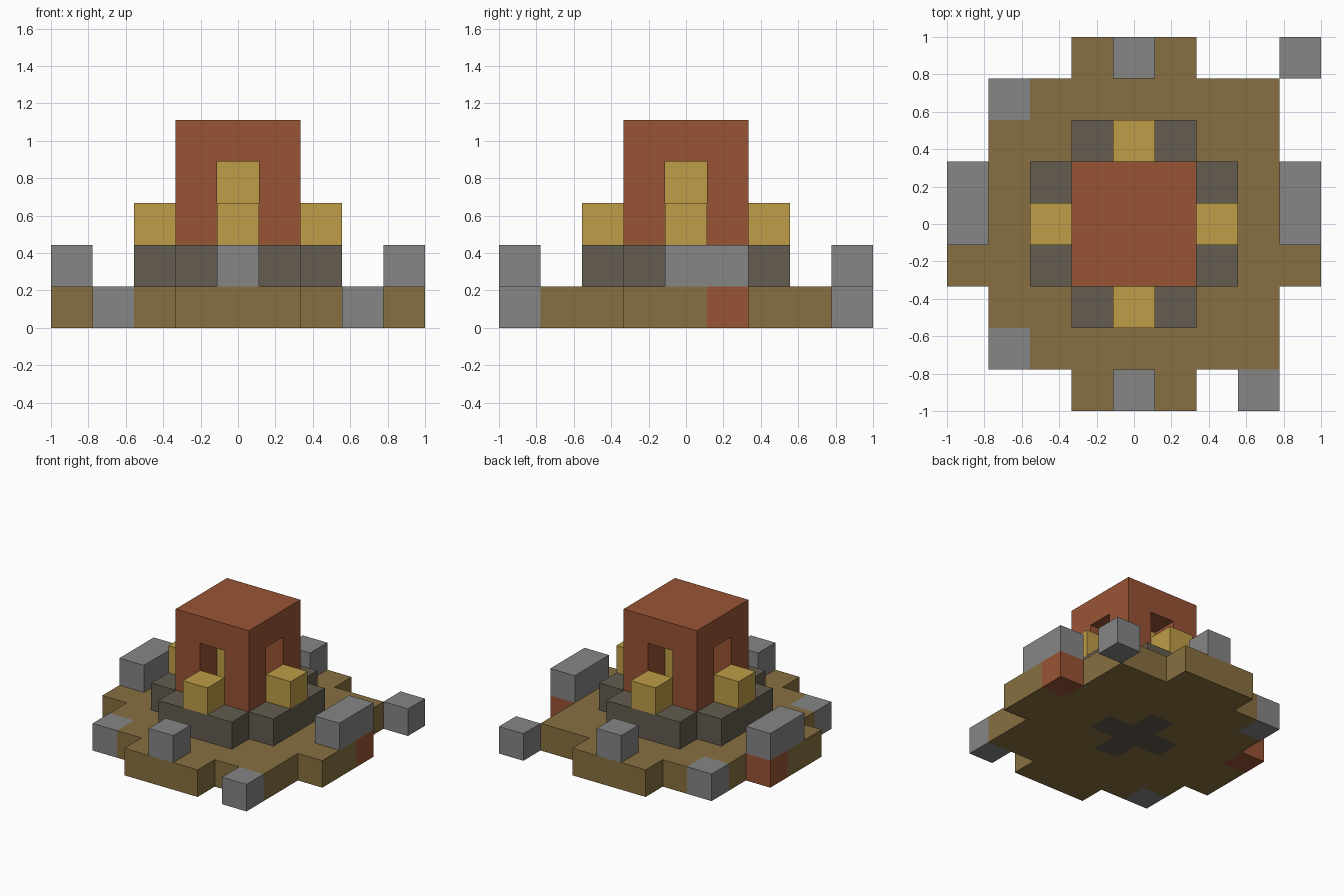
import bpy
import bmesh
from itertools import product
from mathutils import Vector

if "Cube" in bpy.data.objects:
    bpy.data.objects.remove(bpy.data.objects["Cube"], do_unlink=True)

CELL = 2 / 9


def linear(c):
    return c / 12.92 if c <= 0.04045 else ((c + 0.055) / 1.055) ** 2.4


def make_material(name, hex_code):
    rgba = [linear(b / 255) for b in bytes.fromhex(hex_code)] + [1]
    mat = bpy.data.materials.new(name)
    mat.use_nodes = True
    mat.diffuse_color = rgba
    mat.node_tree.nodes["Principled BSDF"].inputs["Base Color"].default_value = rgba
    return mat


materials = {name: make_material(name, code) for name, code in (
    ("earth brown", "877041"), ("stone grey", "868686"), ("dark stone", "635c50"),
    ("brick red", "985435"), ("gold", "be9d47"))}
names = list(materials)
parts = {}


def block(part, colour, xs, ys, zs):
    """Fill a range of grid cells; later blocks repaint earlier ones."""
    cells = parts.setdefault(part, {})
    for cell in product(xs, ys, zs):
        cells[cell] = colour


def span(n):
    return range(-n, n + 1)


# Ground slab with a tongue on each side
block("ground_slab", "earth brown", span(3), span(3), [0])
block("ground_slab", "earth brown", span(4), span(1), [0])
block("ground_slab", "earth brown", span(1), span(4), [0])
# Stone corners, brick inserts and the dark cross under the tower
block("ground_slab", "stone grey", [-3], [-3, 3], [0])
block("ground_slab", "brick red", [-4, 4], [1], [0])
block("ground_slab", "dark stone", span(1), [0], [0])
block("ground_slab", "dark stone", [0], span(1), [0])

# Loose stones beside the slab and on its tongues
block("back_corner_stone", "stone grey", [4], [4], [0])
block("front_corner_stone", "stone grey", [3], [-4], [0])
for side, s in (("left", 1), ("right", -1)):
    block(side + "_long_stone", "stone grey", [4 * s], [0, 1], [1])
for side, s in (("front", -1), ("back", 1)):
    block(side + "_stone", "stone grey", [0], [4 * s], [1])

# Dark stepped plinth
block("plinth", "dark stone", span(2), span(1), [1])
block("plinth", "dark stone", span(1), span(2), [1])

# Tower: four corner pillars carrying a flat roof
block("tower", "brick red", [-1, 1], [-1, 1], [2, 3])
block("tower", "brick red", span(1), span(1), [4])

# Gold core and the four gold blocks before the doorways
block("gold_core", "gold", [0], [0], [2, 3])
for label, x, y in (("front", 0, -2), ("back", 0, 2), ("left", 2, 0), ("right", -2, 0)):
    block(label + "_gold_block", "gold", [x], [y], [2])

occupied = set().union(*parts.values())


def build(part, cells):
    """Make one shell from the exposed sides of the part's cells."""
    bm = bmesh.new()
    for cell, colour in cells.items():
        centre = Vector(cell) + Vector((0, 0, 0.5))
        for axis, sign in product(range(3), (-1, 1)):
            n = Vector((0, 0, 0))
            n[axis] = sign
            if tuple(int(c + d) for c, d in zip(cell, n)) in occupied:
                continue
            u = Vector((0, 0, 0))
            u[(axis + 1) % 3] = 1
            v = n.cross(u)
            corners = [centre + (n + a * u + b * v) / 2
                       for a, b in ((-1, -1), (1, -1), (1, 1), (-1, 1))]
            face = bm.faces.new([bm.verts.new(c * CELL) for c in corners])
            face.material_index = names.index(colour)
    bmesh.ops.remove_doubles(bm, verts=bm.verts, dist=0.001)
    mesh = bpy.data.meshes.new(part)
    for mat in materials.values():
        mesh.materials.append(mat)
    bm.to_mesh(mesh)
    bm.free()
    bpy.context.collection.objects.link(bpy.data.objects.new(part, mesh))


for part, cells in parts.items():
    build(part, cells)
